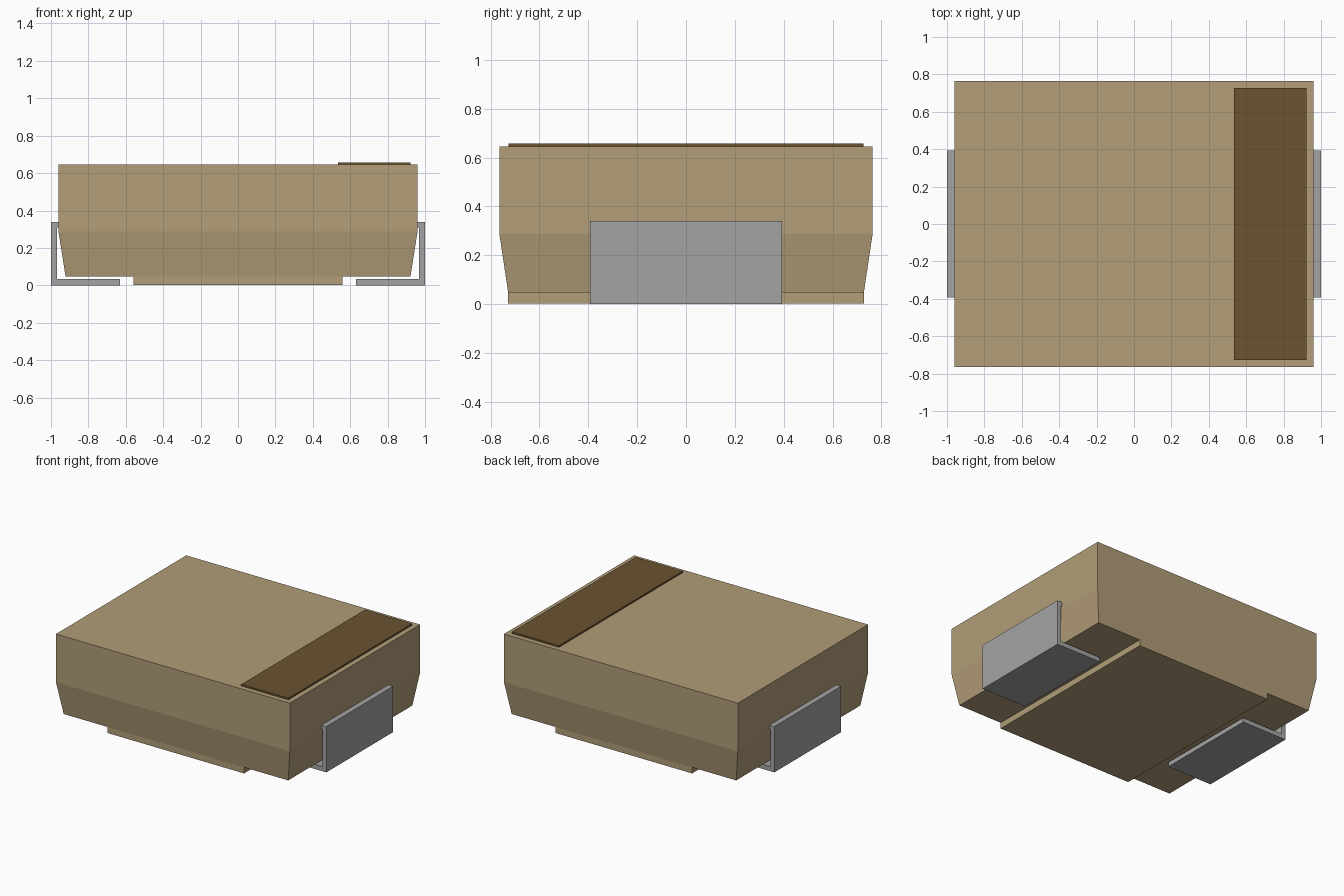
import bpy
import bmesh

cube = bpy.data.objects.get("Cube")
if cube:
    bpy.data.objects.remove(cube, do_unlink=True)


def material(name, rgb):
    mat = bpy.data.materials.new(name)
    mat.use_nodes = True
    colour = (*rgb, 1.0)
    mat.diffuse_color = colour
    mat.node_tree.nodes["Principled BSDF"].inputs["Base Color"].default_value = colour
    return mat


TAN = material("tan resin", (0.445, 0.337, 0.188))
BROWN = material("dark brown paint", (0.147, 0.087, 0.032))
GREY = material("grey metal", (0.37, 0.37, 0.37))


def loft(name, rings, mat):
    """Join matching closed rings of points and cap both ends."""
    bm = bmesh.new()
    loops = [[bm.verts.new(p) for p in ring] for ring in rings]
    n = len(loops[0])
    for a, b in zip(loops, loops[1:]):
        for i in range(n):
            j = (i + 1) % n
            bm.faces.new((a[i], a[j], b[j], b[i]))
    bm.faces.new(loops[0][::-1])
    bm.faces.new(loops[-1])
    bmesh.ops.recalc_face_normals(bm, faces=bm.faces)
    mesh = bpy.data.meshes.new(name)
    bm.to_mesh(mesh)
    bm.free()
    mesh.materials.append(mat)
    obj = bpy.data.objects.new(name, mesh)
    bpy.context.collection.objects.link(obj)
    return obj


def rect(x0, x1, y, z):
    return [(x0, -y, z), (x1, -y, z), (x1, y, z), (x0, y, z)]


# Moulded body: straight upper walls, tapered lower walls
loft("body", [rect(-0.922, 0.922, 0.728, 0.048),
              rect(-0.96, 0.96, 0.764, 0.288),
              rect(-0.96, 0.96, 0.764, 0.645)], TAN)

# Raised block under the body, between the feet
loft("base_block", [rect(-0.56, 0.56, 0.728, 0.003),
                    rect(-0.56, 0.56, 0.728, 0.06)], TAN)

# Polarity band on top
loft("polarity_band", [rect(0.535, 0.922, 0.726, 0.64),
                       rect(0.535, 0.922, 0.726, 0.657)], BROWN)

# Bent metal leads: tab into the body, vertical strip, folded foot
profile = [(0.63, 0), (1, 0), (1, 0.34), (0.93, 0.34),
           (0.93, 0.308), (0.968, 0.308), (0.968, 0.034), (0.63, 0.034)]
for name, side in (("left_lead", 1), ("right_lead", -1)):
    loft(name, [[(side * x, y, z) for x, z in profile]
                for y in (-0.392, 0.392)], GREY)
